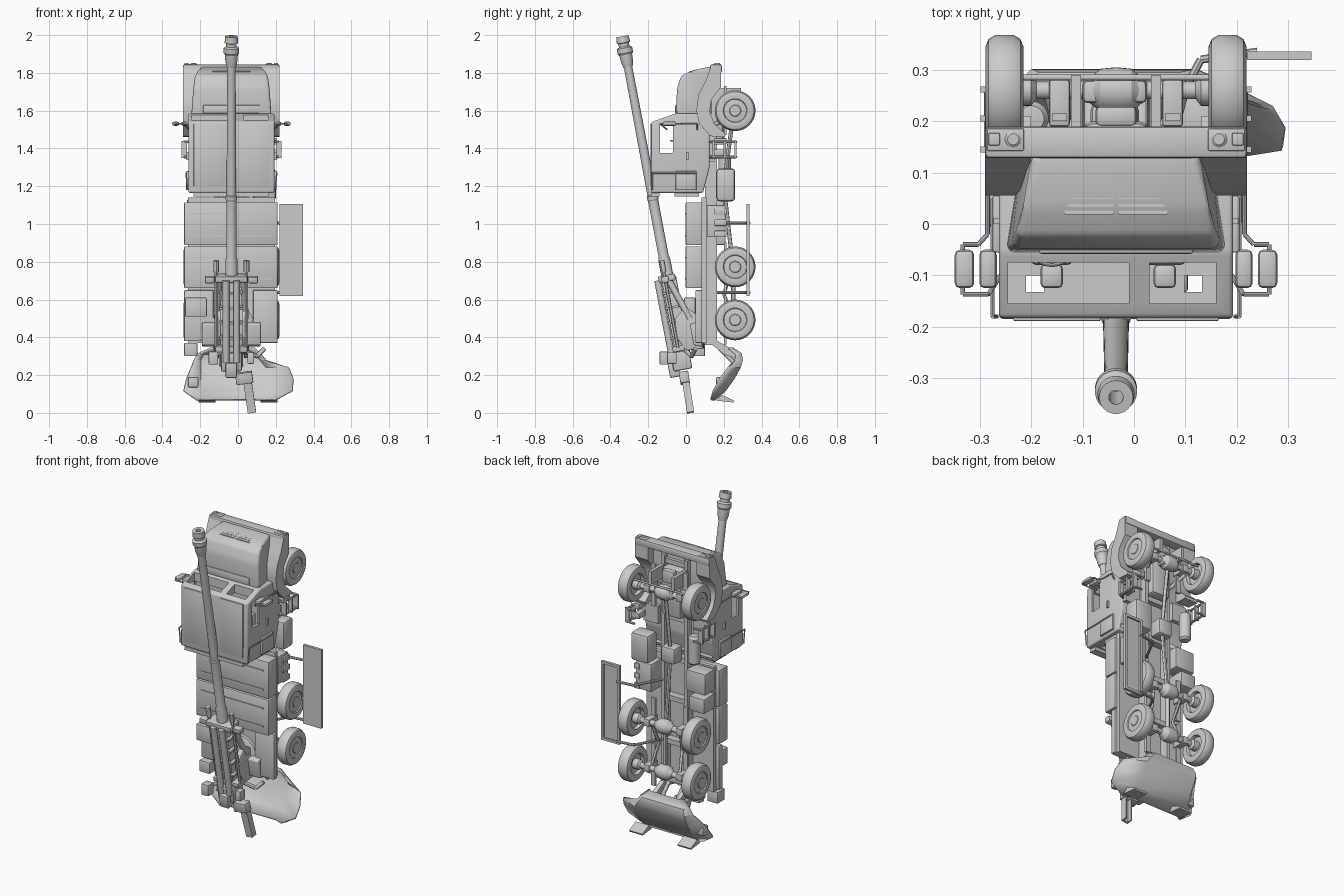
import bpy, bmesh, math
from mathutils import Matrix, Vector

C = -0.035                       # centre line of the truck
I4 = Matrix.Identity(4)
GUN = Matrix.Translation((C, 0, 0.2)) @ Matrix.Rotation(math.atan(0.188), 4, 'X')


def finish(name, bm, M=I4):
    bmesh.ops.transform(bm, matrix=M, verts=bm.verts)
    bmesh.ops.recalc_face_normals(bm, faces=bm.faces)
    me = bpy.data.meshes.new(name)
    bm.to_mesh(me)
    bm.free()
    ob = bpy.data.objects.new(name, me)
    bpy.context.collection.objects.link(ob)
    return ob


def bevel(bm, w, seg=2):
    if w:
        bmesh.ops.bevel(bm, geom=bm.edges[:], offset=w, segments=seg, affect='EDGES', profile=0.5)


def box(name, x0, x1, y0, y1, z0, z1, b=0.0, M=I4):
    bm = bmesh.new()
    bmesh.ops.create_cube(bm, size=1, matrix=Matrix.Translation(((x0+x1)/2, (y0+y1)/2, (z0+z1)/2))
                          @ Matrix.Diagonal((x1-x0, y1-y0, z1-z0, 1)))
    bevel(bm, b)
    return finish(name, bm, M)


def prism(name, pts, x0, x1, b=0.0, warp=None, M=I4):
    """Side profile (y, z) extruded along x."""
    bm = bmesh.new()
    f = bm.faces.new([bm.verts.new((x0, y, z)) for y, z in pts])
    new = bmesh.ops.extrude_face_region(bm, geom=[f])['geom']
    for v in new:
        if isinstance(v, bmesh.types.BMVert):
            v.co.x = x1
    for v in bm.verts:
        if warp:
            warp(v.co)
    bmesh.ops.recalc_face_normals(bm, faces=bm.faces)
    bevel(bm, b, 3)
    return finish(name, bm, M)


def tube(name, pts, r, n=12, M=I4):
    bm = bmesh.new()
    for p, q in zip(pts, pts[1:]):
        p, q = Vector(p), Vector(q)
        d = q - p
        bmesh.ops.create_cone(bm, cap_ends=True, segments=n, radius1=r, radius2=r, depth=d.length,
                              matrix=Matrix.Translation((p+q)/2) @ d.to_track_quat('Z', 'Y').to_matrix().to_4x4())
    return finish(name, bm, M)


def lathe(name, prof, M=I4, n=32):
    """Profile (radius, height) turned about local z."""
    bm = bmesh.new()
    rings = [[bm.verts.new((r*math.cos(a*math.tau/n), r*math.sin(a*math.tau/n), h)) for a in range(n)]
             for r, h in prof]
    for A, B in zip(rings, rings[1:]):
        for i in range(n):
            bm.faces.new((A[i], A[i-1], B[i-1], B[i]))
    bmesh.ops.remove_doubles(bm, verts=bm.verts, dist=1e-5)
    return finish(name, bm, M)


def axis_x(x, y, z, s=1):
    return Matrix.Translation((x, y, z)) @ Matrix.Rotation(s*math.pi/2, 4, 'Y')


# wheels and axles
TYRE = [(0, .034), (.028, .034), (.031, .031), (.06, .028), (.063, .034), (.085, .037), (.1, .031), (.108, .017),
        (.108, -.017), (.1, -.031), (.085, -.037), (.063, -.034), (.058, -.015), (0, -.015)]
AXLE = [(0, -.2), (.03, -.2), (.03, -.165), (.017, -.155), (.017, -.06), (.042, -.03), (.045, 0),
        (.042, .03), (.017, .06), (.017, .155), (.03, .165), (.03, .2), (0, .2)]
for n, z in (("front", 1.60), ("middle", .773), ("rear", .492)):
    for s, side in ((-1, "left"), (1, "right")):
        lathe(f"{n}_wheel_{side}", TYRE, axis_x(C+s*.217, .26, z, s))
        box(f"{n}_spring_{side}", C+s*.11-.015, C+s*.11+.015, .2, .215, z-.13, z+.13)
        box(f"{n}_spring_mount_{side}", C+s*.11-.02, C+s*.11+.02, .19, .28, z-.022, z+.022, .004)
    lathe(f"{n}_axle", AXLE, axis_x(C, .26, z))
box("front_gearbox", C-.065, C+.06, .235, .28, 1.57, 1.63, .01)

# chassis
for s in (-1, 1):
    x = C+s*.078
    box("frame_rail", x-.012, x+.012, .1, .165, .36, 1.78)
    box("front_rail_bracket", x-.01, x+.01, .16, .29, 1.64, 1.72)
    tube("radius_rod", [(x, .2, .63), (x+s*.02, .25, .773)], .009)
    tube("radius_rod", [(x, .2, .63), (x+s*.02, .25, .492)], .009)
    tube("shock_absorber", [(x+s*.02, .14, 1.52), (x+s*.05, .25, 1.58)], .012)
for z in (.4, .63, .9, 1.15, 1.4, 1.74):
    box("cross_member", C-.08, C+.08, .11, .155, z-.015, z+.015)
tube("track_rod", [(C-.19, .285, 1.64), (C+.19, .285, 1.64)], .006)
tube("drive_shaft", [(C, .25, .5), (C, .25, .76), (C, .2, 1.2), (C, .25, 1.58)], .011)
box("transfer_case", C-.05, C+.045, .15, .235, 1.15, 1.25, .015)
box("engine_block", C-.065, C+.065, .1, .2, 1.42, 1.72, .02)
box("oil_sump", C-.04, C+.04, .19, .23, 1.64, 1.72, .01)
lathe("air_tank", [(0, 0), (.025, .004), (.034, .015), (.034, .165), (.025, .178), (0, .182)],
      Matrix.Translation((-.2, .205, 1.18)))
box("fuel_tank", .08, .2, .16, .26, 1.12, 1.295, .018)
box("tool_box_right", .09, .195, .11, .21, .93, 1.1, .005)
box("tool_box_left_upper", -.27, -.14, .1, .2, 1.0, 1.13, .005)
box("tool_box_left_lower", -.27, -.17, .1, .21, .89, .98, .005)
for z in (.93, .99, 1.05, 1.36, 1.42):
    box("side_fitting", .17, .205, .15, .215, z, z+.035, .004)

# hood, narrowing towards the nose and the ground
def hood_warp(co):
    k = .215 - .09*max(0, co.z-1.57) - .22*max(0, co.y)
    co.x = C + math.copysign(k, co.x-C)
prism("hood", [(-.055, 1.57), (-.047, 1.72), (-.025, 1.785), (.03, 1.812), (.135, 1.835), (.135, 1.57)],
      C-.2, C+.2, .016, hood_warp)
for s in (-1, 1):
    for i in range(6):
        y = .022 + i*.0155
        w = .1 - .006*i
        box("grille_slat", *sorted((C+s*.005, C+s*w)), y-.004, y+.004, 1.78, 1.812+.2*(y-.03))
box("hood_vent_ridge", C-.15, C+.15, -.058, -.045, 1.585, 1.63, .005)

# fenders, bumper and lights
FENDER = [(.13, 1.83), (.185, 1.84), (.185, 1.725), (.135, 1.66), (.125, 1.6), (.15, 1.53), (.21, 1.475),
          (.205, 1.46), (.13, 1.465), (.07, 1.53), (.055, 1.6), (.065, 1.68), (.105, 1.76)]
for s in (-1, 1):
    prism("fender", FENDER, C+s*.165, C+s*.255)
    box("headlight_plate", C+s*.215-.036, C+s*.215+.036, .142, .186, 1.83, 1.848, .003)
    lathe("headlight", [(0, 0), (.016, 0), (.016, .016), (.011, .02), (0, .02)],
          Matrix.Translation((C+s*.2, .165, 1.832)), 20)
    box("marker_light", C+s*.237-.011, C+s*.237+.011, .153, .177, 1.84, 1.853, .002)
box("bumper", C-.255, C+.255, .128, .19, 1.8, 1.845, .008)

# hollow cab with window openings
cab = prism("cab", [(-.185, 1.165), (-.183, 1.54), (-.055, 1.585), (.125, 1.585), (.125, 1.3), (.09, 1.165)],
            C-.2275, C+.2275, .009)
cuts = [box("cutter", *c) for c in (
    (C-.212, C+.212, -.17, .1, 1.185, 1.525),
    (-.245, -.01, -.155, -.075, 1.4, 1.65), (.03, .16, -.155, -.075, 1.4, 1.65),
    (-.4, .4, -.137, -.07, 1.375, 1.525),
    (-.21, -.175, -.132, -.1, 1.1, 1.3), (.098, .132, -.132, -.1, 1.1, 1.3))]
for c in cuts:
    m = cab.modifiers.new("cut", 'BOOLEAN')
    m.operation, m.object, m.solver = 'DIFFERENCE', c, 'EXACT'
    c.hide_render = True
cab.data = bpy.data.meshes.new_from_object(cab.evaluated_get(bpy.context.evaluated_depsgraph_get()))
cab.modifiers.clear()
for c in cuts:
    bpy.data.objects.remove(c)
for x in (-.16, .06):
    box("seat_base", x-.04, x+.04, .0, .035, 1.26, 1.38, .01)
    box("seat_back", x-.04, x+.04, -.08, .03, 1.24, 1.265, .01)
    box("headrest", x-.022, x+.022, -.125, -.078, 1.24, 1.262, .01)
box("dashboard", C-.21, C+.21, -.06, .02, 1.47, 1.525)
tube("steering_wheel", [(-.16+.04*math.cos(i*math.pi/8), -.045+.035*math.sin(i*math.pi/8), 1.44)
                        for i in range(17)], .004, 8)
box("roof_panel_left", C-.2, C-.03, -.189, -.18, 1.2, 1.53, .003)
box("roof_panel_right", C+.04, C+.2, -.189, -.18, 1.2, 1.53, .003)
box("cab_rear_ledge", C-.2, C+.2, -.06, .07, 1.145, 1.166)
box("cab_rear_lip", C-.2, C+.2, -.185, -.14, 1.145, 1.166)
for s in (-1, 1):
    x = C+s*.232
    box("door_locker", x-.008, x+.008, -.055, .055, 1.18, 1.28, .003)
    box("door_handle", x-.006, x+.006, .0, .012, 1.34, 1.38)
    tube("cab_side_rail", [(x, -.18, 1.18), (x+s*.008, -.18, 1.27), (x+s*.008, .05, 1.27)], .004, 8)
    # mirrors on bent arms
    m = C+s*.268
    for h, w in ((.295, .019), (.249, .017)):
        cx = C+s*h
        box("mirror", cx-w, cx+w, -.125, -.05, 1.52, 1.542, .0105)
    tube("mirror_arm", [(C+s*.225, .06, 1.5), (C+s*.25, .06, 1.53), (C+s*.25, -.02, 1.53), (m, -.04, 1.53),
                        (m+s*.03, -.04, 1.53), (m+s*.03, -.137, 1.53), (m-s*.02, -.137, 1.53),
                        (C+s*.225, -.1, 1.5)], .0045, 8)
    # step frame below the door
    for z in (1.355, 1.435):
        tube("step_frame", [(C+s*.2, .12, z), (C+s*.25, .14, z), (C+s*.25, .265, z), (C+s*.2, .265, z)], .007, 8)
    for y in (.145, .205, .262):
        box("step", C+s*.25-.014, C+s*.25+.014, y-.006, y+.006, 1.35, 1.44)
    box("step_hanger", C+s*.17-.05, C+s*.17+.05, .11, .15, 1.33, 1.44)

# cargo lockers and rear deck
box("deck", C-.23, C+.23, .082, .108, .37, 1.14)
for z0, z1 in ((.888, 1.115), (.66, .882)):
    box("locker", -.285, .21, -.002, .086, z0, z1, .006)
    for z in (z0+.05, z1-.06):
        box("locker_rib", -.25, .175, -.006, 0, z-.004, z+.004)
box("rear_deck_left", -.285, -.13, .05, .085, .38, .65, .005)
box("rear_deck_right", .08, .21, .05, .085, .37, .65, .005)
box("control_box", -.28, -.165, -.01, .05, .51, .61, .005)
box("rear_side_box", -.285, -.215, .03, .1, .3, .37, .004)

# folded platform on the right
for x0, x1, z0, z1 in ((.22, .235, .62, 1.105), (.33, .345, .62, 1.105), (.22, .345, .62, .635), (.22, .345, 1.09, 1.105)):
    box("platform_frame", x0, x1, .32, .336, z0, z1)
box("platform_sheet", .22, .345, .319, .325, .62, 1.105)
for z in (1.005, .637):
    tube("platform_arm", [(.04, .15, z), (.13, .32, z), (.24, .335, z)], .008, 8)

# gun: barrel and muzzle brake
lathe("barrel", [(0, .05), (.032, .05), (.032, .62), (.027, .64), (.027, .94), (.03, .945), (.03, .965), (.0255, .97),
                 (.0225, 1.66), (.024, 1.69), (0, 1.69)], GUN)
lathe("muzzle_brake", [(.014, 1.66), (.025, 1.66), (.032, 1.69), (.034, 1.725), (.041, 1.735), (.041, 1.762), (.028, 1.77),
                       (.028, 1.787), (.036, 1.79), (.033, 1.825), (.014, 1.825), (.014, 1.66)], GUN)
# cradle, recoil gear and breech
box("cradle", -.045, .045, -.035, .045, .1, .53, .006, GUN)
box("cradle_collar", -.085, .085, -.05, .04, .505, .54, .006, GUN)
box("breech", -.055, .055, -.06, .04, .03, .13, .008, GUN)
box("breech_ring", -.085, .085, -.045, .02, .13, .16, .004, GUN)
box("breech_block", -.03, .03, -.085, -.03, .0, .08, .006, GUN)
for s in (-1, 1):
    box("collar_lug", s*.115-.025, s*.115+.025, -.035, .005, .5, .535, .006, GUN)
    tube("recoil_cylinder", [(s*.028, -.055, .08), (s*.028, -.055, .52)], .018, 16, GUN)
    tube("recoil_rod", [(s*.08, -.015, .15), (s*.08, -.015, .61)], .009, 12, GUN)
    tube("rod_head", [(s*.08, -.015, .56), (s*.08, -.015, .62)], .015, 12, GUN)
    tube("elevation_cylinder", [(C+s*.065, -.09, .7), (C+s*.075, .02, .5)], .017, 14)
    prism("saddle_cheek", [(-.06, .5), (.0, .56), (.09, .5), (.09, .34), (.0, .33), (-.05, .4)], C+s*.055, C+s*.085, .004)
    prism("mount_gusset", [(.02, .47), (.085, .49), (.085, .35), (.04, .36)], C+s*.085, C+s*.155, .006)
for t in (.2, .28, .36, .44):
    box("cradle_rib", -.062, .062, -.045, .03, t, t+.012, 0, GUN)
lathe("turntable", [(0, 0), (.12, 0), (.12, .035), (.1, .045), (0, .045)],
      Matrix.Translation((C, .095, .46)) @ Matrix.Rotation(math.pi/2, 4, 'X'))
box("sight_box", -.155, -.105, -.14, -.085, .255, .325, .006)
tube("sight_arm", [(-.13, -.1, .3), (-.08, -.05, .32)], .01)
box("gunner_panel", .05, .085, -.1, -.05, .26, .32, .005)
tube("loader_arm", [(.03, .0, .33), (.1, .03, .3), (.14, .05, .34)], .012)
# loading tray hanging at the tail
TRAY = Matrix.Translation((.06, .01, .1)) @ Matrix.Rotation(math.radians(9), 4, 'X') @ Matrix.Rotation(math.radians(-8), 4, 'Y')
box("loading_tray", -.018, .018, -.02, -.008, -.1, .105, 0, TRAY)
for x in (-.018, .018):
    box("tray_side", x-.004, x+.004, -.02, .018, -.1, .105, 0, TRAY)
box("rammer", -.06, .03, -.03, .02, .06, .12, .004, TRAY)

# recoil spade: curved sheet (y, z, left edge, right edge) with swept wings
bm = bmesh.new()
ROWS = [(.25, .345, -.15, .09, .02), (.295, .315, -.215, .12, .03), (.302, .28, -.235, .15, .04),
        (.29, .24, -.25, .27, .06), (.257, .18, -.275, .295, .07), (.21, .115, -.29, .29, .06), (.155, .066, -.22, .2, .02)]
grid = []
for y, z, l, r, dy in ROWS:
    a, b = max(l+.03, -.2), min(r-.03, .15)
    grid.append([bm.verts.new(p) for p in ((l, y-dy, z), (a, y, z), (b, y, z), (r, y-dy, z))])
for A, B in zip(grid, grid[1:]):
    for i in range(3):
        bm.faces.new((A[i], A[i+1], B[i+1], B[i]))
spade = finish("spade", bm)
spade.modifiers.new("thickness", 'SOLIDIFY').thickness = .01
for s in (-1, 1):
    x = C+s*.08
    prism("spade_arm", [(.09, .4), (.13, .4), (.26, .33), (.26, .29), (.2, .31)], x-.014, x+.014)
    tube("spade_cylinder", [(C+s*.05, .1, .42), (C+s*.05, .27, .25)], .012)
    prism("spade_tooth", [(.19, .095), (.255, .065), (.25, .055), (.16, .065)], s*.165-.045, s*.165+.045)
box("spade_tool_clip", -.265, -.21, .16, .21, .135, .19, .006)

# smooth shading with sharp edges kept
bpy.ops.object.select_all(action='SELECT')
bpy.context.view_layer.objects.active = spade
bpy.ops.object.shade_smooth_by_angle(angle=math.radians(30))
